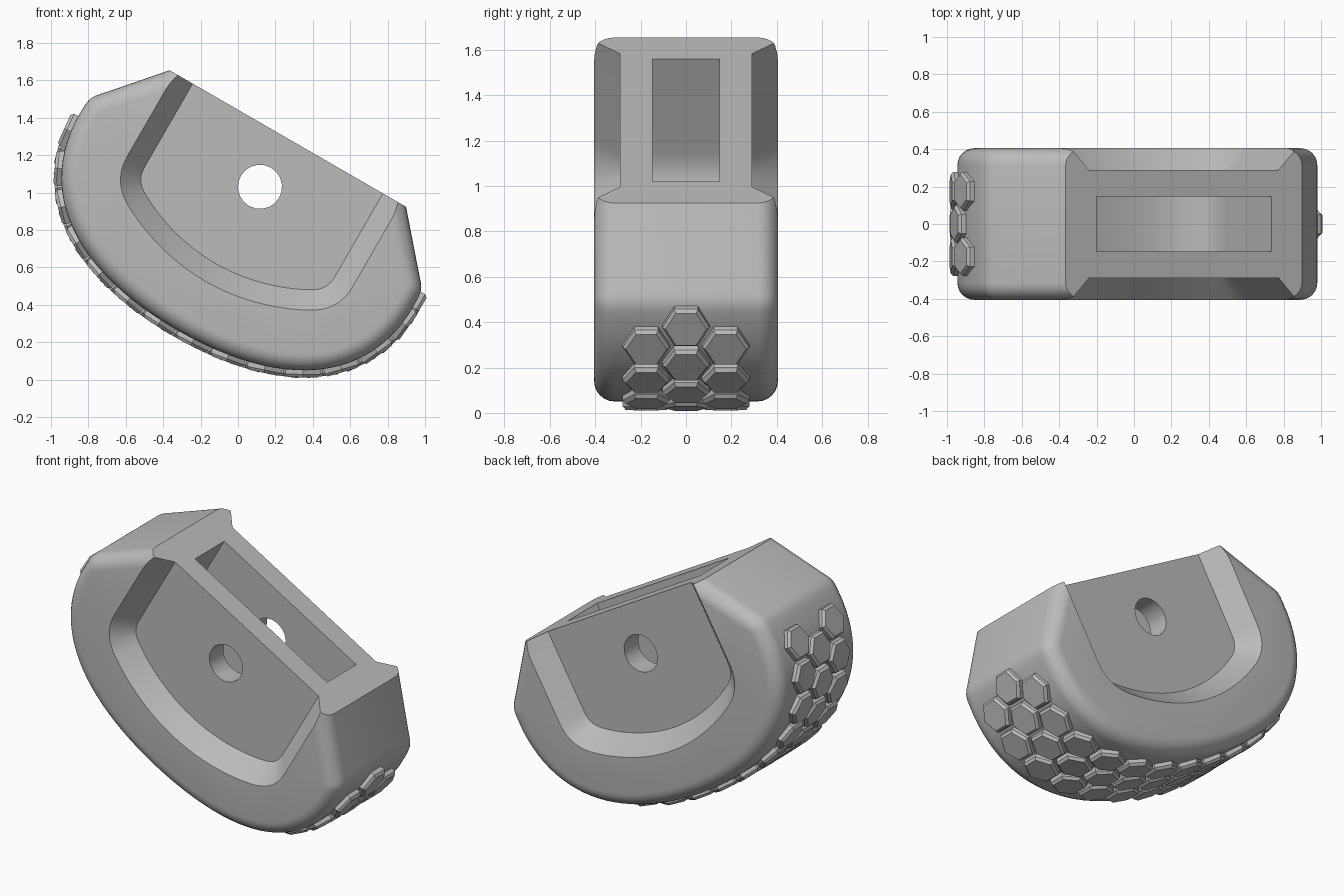
import bpy, bmesh, math
from mathutils import Vector
from mathutils.geometry import interpolate_bezier

if "Cube" in bpy.data.objects:
    bpy.data.objects.remove(bpy.data.objects["Cube"], do_unlink=True)

TILT = math.radians(30)
TOP = 1.25          # height of the flat top in the untilted frame
SHIFT = 0.414       # sideways offset of the symmetry axis
HALF = 0.405        # half thickness

grey = bpy.data.materials.new("plain_grey")
grey.use_nodes = True
color = (0.5, 0.5, 0.5, 1)
grey.diffuse_color = color
grey.node_tree.nodes["Principled BSDF"].inputs["Base Color"].default_value = color


def place(u, y, v):
    """Untilted side-profile coordinates to world position."""
    c, s = math.cos(TILT), math.sin(TILT)
    return Vector((c * (u - SHIFT) + s * v, y, -s * (u - SHIFT) + c * v))


def curve(a, b, c, d, n):
    return [Vector(p) for p in interpolate_bezier(a, b, c, d, n)]


def offset(half, d):
    """Move a half profile outward by d, keeping the height of its last point."""
    out = []
    for i, p in enumerate(half):
        if i == 0:
            t = Vector((1, 0))
        else:
            t = (half[min(i + 1, len(half) - 1)] - half[i - 1]).normalized()
        q = p + Vector((t.y, -t.x)) * d
        if i == len(half) - 1:
            q -= t * ((q.y - p.y) / t.y)
        out.append(q)
    return out


def mirrored(half):
    return [Vector((-p.x, p.y)) for p in reversed(half[1:])] + half


def finish(bm, name):
    bmesh.ops.recalc_face_normals(bm, faces=bm.faces)
    mesh = bpy.data.meshes.new(name)
    bm.to_mesh(mesh)
    bm.free()
    mesh.materials.append(grey)
    ob = bpy.data.objects.new(name, mesh)
    bpy.context.collection.objects.link(ob)
    return ob


def loft(name, slices):
    """Closed solid through (y, profile) slices."""
    bm = bmesh.new()
    rings = [[bm.verts.new(place(p.x, y, p.y)) for p in prof] for y, prof in slices]
    n = len(rings[0])
    for a, b in zip(rings, rings[1:]):
        for i in range(n):
            j = (i + 1) % n
            bm.faces.new((a[i], a[j], b[j], b[i]))
    bm.faces.new(rings[0])
    bm.faces.new(rings[-1])
    return finish(bm, name)


def activate(ob):
    bpy.ops.object.select_all(action='DESELECT')
    ob.select_set(True)
    bpy.context.view_layer.objects.active = ob


def cut(ob, cutter):
    cutter.hide_render = True
    mod = ob.modifiers.new("cut", 'BOOLEAN')
    mod.operation = 'DIFFERENCE'
    mod.solver = 'EXACT'
    mod.object = cutter
    activate(ob)
    bpy.ops.object.modifier_apply(modifier=mod.name)
    bpy.data.objects.remove(cutter, do_unlink=True)


# Foot body: curved sole, soft shoulder, rounded side edges
sole = curve((0, .067), (.6, .067), (1.0, .3), (1.03, .76), 24)
shoulder = curve((1.03, .83), (1.03, .92), (1.015, .922), (.96, .985), 7)
half_body = sole + shoulder + [Vector((.73, TOP))]
ROUND = 0.09
steps = [math.radians(15 * k) for k in range(7)]
side = [(HALF - ROUND + ROUND * math.sin(a),
         mirrored(offset(half_body, -ROUND * (1 - math.cos(a))))) for a in steps]
body = loft("foot_body", [(-y, p) for y, p in reversed(side)] + side)

# Sloped recess on both flanks
half_recess = (curve((0, .478), (.2, .478), (.38, .54), (.5, .605), 12)
               + curve((.5, .605), (.56, .637), (.587, .67), (.587, .74), 8)[1:]
               + [Vector((.587, 1.5))])
FLOOR = 0.29
for sign in (-1, 1):
    cut(body, loft("recess_cutter", [
        (sign * FLOOR, mirrored(half_recess)),
        (sign * (FLOOR + .2), mirrored(offset(half_recess, .19)))]))

# Slot from the top with a rounded floor
half_slot = (curve((0, .5), (.3, .5), (.54, .55), (.54, .78), 16)
             + [Vector((.54, 1.5))])
cut(body, loft("slot_cutter", [(y, mirrored(half_slot)) for y in (-.148, .148)]))

# Pin hole through both cheeks
circle = [Vector((.118 * math.cos(a), .952 + .118 * math.sin(a)))
          for a in (math.tau * k / 20 for k in range(20))]
cut(body, loft("pin_hole_cutter", [(y, circle) for y in (-.6, .6)]))
activate(body)
bpy.ops.object.shade_smooth_by_angle(angle=math.radians(32))

# Arc length along the sole, used to space the treads
path = half_body
lengths = [0.0]
for a, b in zip(path, path[1:]):
    lengths.append(lengths[-1] + (b - a).length)


def on_sole(s):
    """Position and outward normal at signed arc length s."""
    t = abs(s)
    i = max(k for k in range(len(path) - 1) if lengths[k] <= t)
    d = (path[i + 1] - path[i]).normalized()
    p = path[i] + d * (t - lengths[i])
    flip = -1 if s < 0 else 1
    return Vector((p.x * flip, p.y)), Vector((d.y * flip, -d.x))


# Hexagonal tread pads in three staggered columns
COUNT = 14
reach = max(l for l, p in zip(lengths, path) if p.y < .71)
pitch = 2 * reach / (COUNT - 1)
bm = bmesh.new()
for column in (-1, 0, 1):
    start = reach if column else reach + pitch / 2
    for k in range(COUNT):
        p, n = on_sole(start - k * pitch)
        along = Vector((-n.y, n.x))
        rings = []
        for radius, lift in ((.104, -.03), (.104, .022), (.09, .038)):
            ring = []
            for c in range(6):
                a = math.tau * c / 6
                q = p + n * lift + along * (radius * 1.04 * math.sin(a))
                y = column * .175 + radius * math.cos(a)
                ring.append(bm.verts.new(place(q.x, y, q.y)))
            rings.append(ring)
        for a, b in zip(rings, rings[1:]):
            for i in range(6):
                j = (i + 1) % 6
                bm.faces.new((a[i], a[j], b[j], b[i]))
        bm.faces.new(rings[0])
        bm.faces.new(rings[-1])
finish(bm, "tread_pads")
